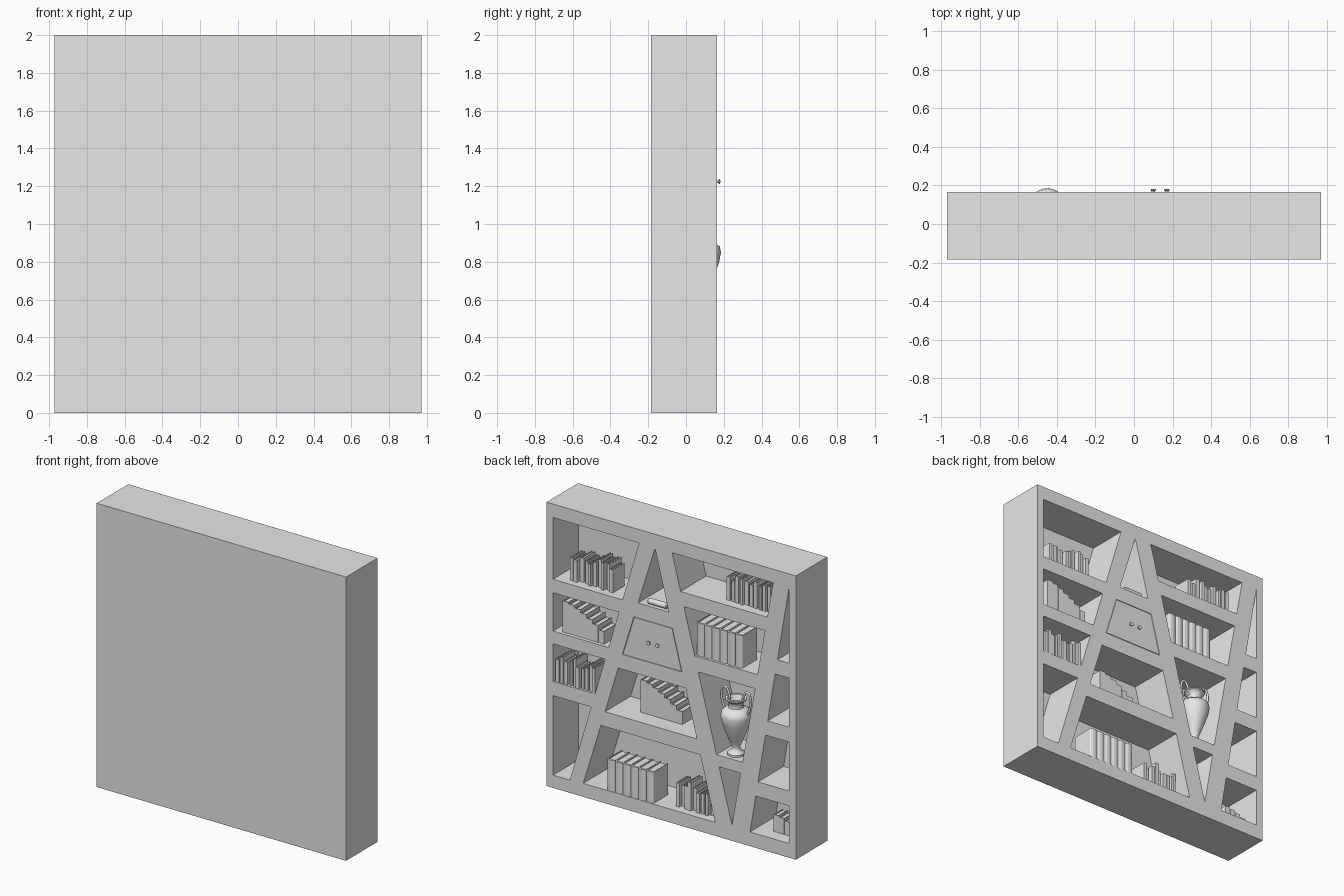
import bpy, bmesh, math, random

random.seed(4)
if "Cube" in bpy.data.objects:
    bpy.data.objects.remove(bpy.data.objects["Cube"], do_unlink=True)

GREY = (0.8, 0.8, 0.8, 1)
mat = bpy.data.materials.new("plain grey")
mat.use_nodes = True
mat.diffuse_color = GREY
mat.node_tree.nodes["Principled BSDF"].inputs["Base Color"].default_value = GREY

OPEN_Y, WALL_Y, FRONT_Y = 0.165, -0.12, -0.185


def finish(bm, name, smooth=False):
    bmesh.ops.recalc_face_normals(bm, faces=bm.faces)
    me = bpy.data.meshes.new(name)
    bm.to_mesh(me)
    bm.free()
    me.materials.append(mat)
    ob = bpy.data.objects.new(name, me)
    bpy.context.collection.objects.link(ob)
    if smooth:
        bpy.ops.object.select_all(action='DESELECT')
        ob.select_set(True)
        bpy.context.view_layer.objects.active = ob
        bpy.ops.object.shade_smooth_by_angle(angle=math.radians(40))
    return ob


def prism(bm, points, offset):
    """Extrude a closed outline of 3D points along an offset."""
    face = bm.faces.new([bm.verts.new(p) for p in points])
    top = bmesh.ops.extrude_face_region(bm, geom=[face])["geom"]
    bmesh.ops.translate(bm, vec=offset, verts=[v for v in top if isinstance(v, bmesh.types.BMVert)])


def box(bm, x0, x1, y0, y1, z0, z1):
    prism(bm, [(x0, y0, z0), (x1, y0, z0), (x1, y1, z0), (x0, y1, z0)], (0, 0, z1 - z0))


# Slanted edges of the diagonal struts, as x at a given height
def strut_a_outer(z): return 0.25 + 0.298 * (1.905 - z)
def strut_a_inner(z): return 0.128 + 0.308 * (1.905 - z)
def strut_b_inner(z): return 0.128 - 0.26 * (1.905 - z)
def strut_b_outer(z): return -0.007 - 0.26 * (1.905 - z)
def strut_c_inner(z): return -0.795 + 0.18 * (1.905 - z)
def strut_c_outer(z): return -0.918 + 0.168 * (1.905 - z)
def left_wall(z): return 0.921
def right_wall(z): return -0.918


# Each column: its two side edges and the compartments' bottom and top heights
columns = [
    (left_wall, strut_a_outer, [(1.47, 1.905), (1.105, 1.375), (0.75, 1.015), (0.09, 0.65)]),
    (strut_a_inner, strut_b_inner, [(1.48, 1.9), (1.085, 1.375), (0.645, 0.98), (0.095, 0.54)]),
    (strut_b_outer, strut_c_inner, [(1.65, 1.905), (1.225, 1.55), (0.575, 1.12), (0.11, 0.495)]),
    (strut_c_outer, right_wall, [(1.37, 1.9), (0.92, 1.265), (0.47, 0.815), (0.1, 0.365)]),
]


def outline(left, right, z0, z1, y, inset=0):
    z0, z1 = z0 + inset, z1 - inset
    pts = [(left(z0) - inset, y, z0), (right(z0) + inset, y, z0)]
    if abs(left(z1) - right(z1)) < 0.006:
        return pts + [(right(z1), y, z1)]
    if abs(left(z0) - right(z0)) < 0.006:
        pts = pts[:1]
    return pts + [(right(z1) + inset, y, z1), (left(z1) - inset, y, z1)]


# Cabinet body with compartments cut from the open side
bm = bmesh.new()
box(bm, -0.972, 0.972, FRONT_Y, OPEN_Y, 0, 2)
cabinet = finish(bm, "cabinet_body")
bm = bmesh.new()
for left, right, cells in columns:
    for z0, z1 in cells:
        prism(bm, outline(left, right, z0, z1, WALL_Y), (0, 0.4, 0))
cutter = finish(bm, "compartment_cutter")
cutter.hide_render = True
mod = cabinet.modifiers.new("compartments", 'BOOLEAN')
mod.operation, mod.solver, mod.object = 'DIFFERENCE', 'EXACT', cutter
bpy.context.view_layer.objects.active = cabinet
bpy.ops.object.modifier_apply(modifier=mod.name)
bpy.data.objects.remove(cutter, do_unlink=True)

# Cupboard door with a fine gap all round
bm = bmesh.new()
prism(bm, outline(strut_a_inner, strut_b_inner, 1.085, 1.375, OPEN_Y, 0.004), (0, -0.03, 0))
finish(bm, "cupboard_door")


def lathe(name, profile, steps=32):
    """Revolve (radius, height) pairs about z."""
    bm = bmesh.new()
    verts = [bm.verts.new((r, 0, z)) for r, z in profile]
    edges = [bm.edges.new(pair) for pair in zip(verts, verts[1:])]
    bmesh.ops.spin(bm, geom=verts + edges, cent=(0, 0, 0), axis=(0, 0, 1),
                   angle=math.tau, steps=steps, use_merge=True)
    bmesh.ops.remove_doubles(bm, verts=bm.verts, dist=0.0001)
    return finish(bm, name, smooth=True)


# Door knobs
for side, x in (("left", 0.17), ("right", 0.1)):
    knob = lathe(side + "_door_knob", [(0, 0), (0.008, 0), (0.008, 0.006), (0.014, 0.01),
                                       (0.014, 0.015), (0, 0.017)], 16)
    knob.rotation_euler.x = -math.pi / 2
    knob.location = (x, OPEN_Y, 1.225)


def book(bm, x0, width, y, depth, z, height, bulge):
    """A cover with a curved spine at +y, wrapped round a lower page block."""
    t = min(0.005, width * 0.2)
    x1, spine = x0 + width, y - bulge
    arc = [(x0 + width * (1 - math.cos(a)) / 2, spine + bulge * math.sin(a))
           for a in (math.pi * k / 6 for k in range(7))] if bulge else [(x0, y), (x1, y)]
    cover = [(x0, y - depth)] + arc + [(x1, y - depth), (x1 - t, y - depth),
             (x1 - t, spine - t), (x0 + t, spine - t), (x0 + t, y - depth)]
    prism(bm, [(px, py, z) for px, py in cover], (0, 0, height))
    box(bm, x0 + t, x1 - t, y - depth + t, spine - t, z + t, z + height - t * 1.5)


def book_row(name, x_left, x_right, y, z, heights, depth, bulge=0.0, loose=0.0):
    """Books side by side from +x to -x; loose rows vary in size and spacing."""
    bm = bmesh.new()
    step = (x_left - x_right) / len(heights)
    for i, h in enumerate(heights):
        w = step * (1 - random.uniform(0.08, 0.45) * (loose > 0)) - 0.001
        book(bm, x_left - (i + 1) * step, w, y - random.uniform(0, loose), depth, z, h, bulge)
    finish(bm, name)


def mixed(n, low, high):
    return [random.uniform(low, high) for _ in range(n)]


def falling(n, high, low):
    return [high + (low - high) * (i / (n - 1)) ** 1.4 for i in range(n)]


# Loose rows of thin books
book_row("top_left_thin_books", 0.836, 0.49, 0.12, 1.47, mixed(10, 0.15, 0.2), 0.13, loose=0.03)
book_row("top_right_thin_books", -0.375, -0.73, 0.11, 1.65, mixed(10, 0.14, 0.19), 0.13, loose=0.03)
book_row("middle_left_thin_books", 0.91, 0.595, 0.168, 0.75, mixed(10, 0.14, 0.2), 0.13, loose=0.02)
book_row("bottom_thin_books", 0.01, -0.28, 0.115, 0.095, mixed(9, 0.14, 0.2), 0.13, loose=0.03)

# Rows stepping down in height
book_row("left_stepped_books", 0.865, 0.54, 0.14, 1.105, falling(7, 0.22, 0.09), 0.15)
book_row("centre_stepped_books", 0.327, 0.0, 0.04, 0.645, falling(7, 0.23, 0.09), 0.15)
book_row("corner_small_books", -0.73, -0.9, 0.07, 0.1, falling(4, 0.12, 0.08), 0.1)

# Matching sets of large volumes with rounded spines
book_row("right_large_volumes", -0.18, -0.54, 0.15, 1.225, [0.23] * 6, 0.17, bulge=0.012)
book_row("bottom_large_volumes", 0.506, 0.144, 0.163, 0.095, [0.22] * 6, 0.17, bulge=0.012)

# Scroll lying in the peak compartment
scroll = lathe("rolled_scroll", [(0, -0.075), (0.014, -0.075), (0.02, -0.068),
                                 (0.02, 0.068), (0.014, 0.075), (0, 0.075)], 20)
scroll.rotation_euler.y = math.pi / 2
scroll.location = (0.125, 0.13, 1.5)

# Two-handled vase
VASE = (-0.45, 0.085, 0.575)
vase = lathe("vase_body", [(0, 0), (0.055, 0), (0.055, 0.015), (0.03, 0.035), (0.026, 0.055),
                           (0.045, 0.1), (0.072, 0.17), (0.092, 0.23), (0.1, 0.275), (0.094, 0.305),
                           (0.07, 0.325), (0.05, 0.335), (0.046, 0.36), (0.058, 0.38), (0.07, 0.388),
                           (0.07, 0.397), (0.055, 0.397), (0.04, 0.36), (0, 0.35)])
vase.location = VASE
for side, s in (("left", 1), ("right", -1)):
    curve = bpy.data.curves.new(side + "_vase_handle", 'CURVE')
    curve.dimensions = '3D'
    curve.bevel_depth, curve.bevel_resolution, curve.resolution_u = 0.008, 2, 6
    path = [(0.048, 0.36), (0.062, 0.43), (0.09, 0.455), (0.112, 0.42), (0.108, 0.35), (0.088, 0.3)]
    spline = curve.splines.new('BEZIER')
    spline.bezier_points.add(len(path) - 1)
    for point, (x, z) in zip(spline.bezier_points, path):
        point.co = (s * x, 0, z)
        point.handle_left_type = point.handle_right_type = 'AUTO'
    curve.materials.append(mat)
    handle = bpy.data.objects.new(side + "_vase_handle", curve)
    handle.location = VASE
    bpy.context.collection.objects.link(handle)
